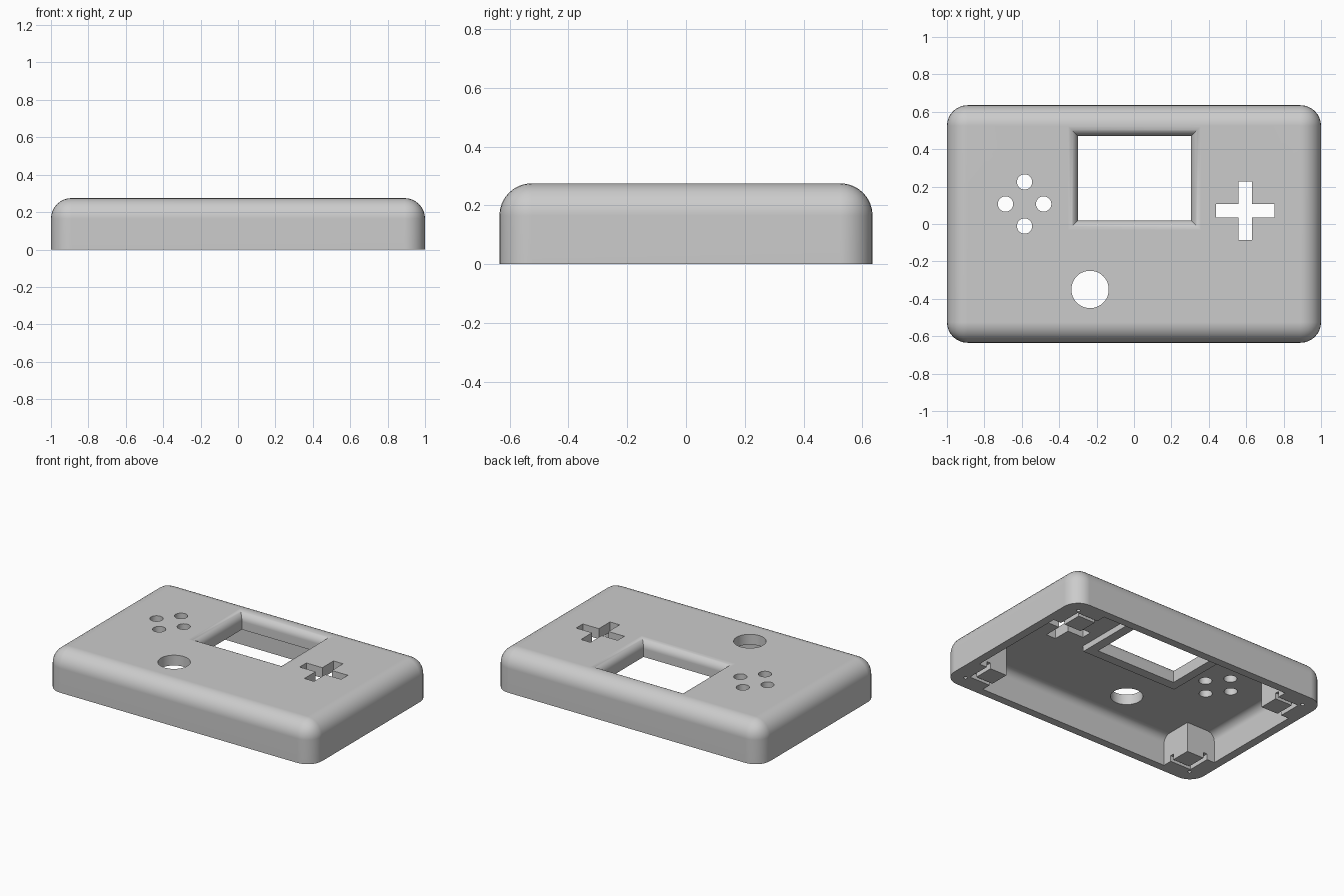
import bpy, bmesh, math
from mathutils import Matrix

old = bpy.data.objects.get("Cube")
if old:
    bpy.data.objects.remove(old, do_unlink=True)


def finish(bm, name):
    bmesh.ops.recalc_face_normals(bm, faces=bm.faces)
    mesh = bpy.data.meshes.new(name)
    bm.to_mesh(mesh)
    bm.free()
    obj = bpy.data.objects.new(name, mesh)
    bpy.context.collection.objects.link(obj)
    return obj


def box(name, x0, x1, y0, y1, z0, z1, radius=0):
    """Box between two corners; radius rounds every edge except the bottom ones."""
    bm = bmesh.new()
    place = Matrix.Translation(((x0 + x1) / 2, (y0 + y1) / 2, (z0 + z1) / 2))
    bmesh.ops.create_cube(bm, size=1, matrix=place @ Matrix.Diagonal(
        (abs(x1 - x0), abs(y1 - y0), z1 - z0, 1)))
    if radius:
        edges = [e for e in bm.edges if max(v.co.z for v in e.verts) > z1 - 0.001]
        bmesh.ops.bevel(bm, geom=edges, offset=radius, offset_type='OFFSET',
                        segments=8, profile=0.5, affect='EDGES')
    return finish(bm, name)


def cylinder(name, x, y, z0, z1, r, sides=40):
    bm = bmesh.new()
    bmesh.ops.create_cone(bm, cap_ends=True, segments=sides, radius1=r, radius2=r,
                          depth=z1 - z0, matrix=Matrix.Translation((x, y, (z0 + z1) / 2)))
    return finish(bm, name)


def subtract(target, cutter):
    """Cut one solid from another and discard the cutter."""
    cutter.hide_render = True
    mod = target.modifiers.new("cut", 'BOOLEAN')
    mod.operation = 'DIFFERENCE'
    mod.solver = 'EXACT'
    mod.object = cutter
    bpy.context.view_layer.objects.active = target
    bpy.ops.object.modifier_apply(modifier=mod.name)
    bpy.data.objects.remove(cutter, do_unlink=True)


TOP = 0.275
CORNERS = [(sx, sy) for sx in (-1, 1) for sy in (-1, 1)]

# Outer body
shell = box("case_shell", -1, 1, -0.635, 0.635, 0, TOP, 0.11)

# Hollow interior, leaving corner posts and a raised frame round the window
cavity = box("cavity", -0.943, 0.943, -0.58, 0.58, -0.1, 0.205, 0.055)
for sx, sy in CORNERS:
    subtract(cavity, box("post", sx * 0.727, sx * 1.1, sy * 0.355, sy * 0.8, -0.3, 0.5))
subtract(cavity, box("frame", -0.36, 0.37, -0.045, 0.53, 0.165, 0.5))
subtract(shell, cavity)

# Grooves and screw holes in the corner posts
for sx, sy in CORNERS:
    subtract(shell, box("groove", sx * 0.855, sx * 0.885, sy * 0.33, sy * 0.515, -0.1, 0.04))
    subtract(shell, box("groove", sx * 0.70, sx * 0.885, sy * 0.49, sy * 0.515, -0.1, 0.04))
    subtract(shell, cylinder("screw_hole", sx * 0.9, sy * 0.54, -0.1, 0.1, 0.012, 16))


# Screen window with rounded, mitred lips
def window_cutter():
    bm = bmesh.new()
    r, steps = 0.055, 8
    levels = [(0, 0)]
    for i in range(steps + 1):
        t = math.pi / 2 * i / steps
        levels.append((r * (1 - math.cos(t)), TOP - r + (r + 0.0003) * math.sin(t)))
    levels.append((r, 0.5))
    rings = [[bm.verts.new(p) for p in ((-0.30 - d, 0.02 - d, z), (0.305 + d, 0.02 - d, z),
                                        (0.305 + d, 0.47 + d, z), (-0.30 - d, 0.47 + d, z))]
             for d, z in levels]
    for a, b in zip(rings, rings[1:]):
        for i in range(4):
            j = (i + 1) % 4
            bm.faces.new((a[i], a[j], b[j], b[i]))
    bm.faces.new(rings[0])
    bm.faces.new(rings[-1])
    return finish(bm, "window")


subtract(shell, window_cutter())

# Four button holes and one stick hole
for dx, dy in ((0.102, 0), (-0.102, 0), (0, 0.118), (0, -0.118)):
    subtract(shell, cylinder("button_hole", -0.585 + dx, 0.107 + dy, 0.1, 0.5, 0.041, 32))
subtract(shell, cylinder("stick_hole", -0.235, -0.35, 0.1, 0.5, 0.1, 48))

# Cross-shaped pad hole
for hx, hy in ((0.156, 0.036), (0.036, 0.156)):
    subtract(shell, box("pad_hole", 0.595 - hx, 0.595 + hx, 0.07 - hy, 0.07 + hy, 0.1, 0.5))

# Material and shading
grey = bpy.data.materials.new("plain_grey")
grey.use_nodes = True
colour = (0.6, 0.6, 0.6, 1)
grey.diffuse_color = colour
for node in grey.node_tree.nodes:
    if node.type == 'BSDF_PRINCIPLED':
        node.inputs["Base Color"].default_value = colour
shell.data.materials.clear()
shell.data.materials.append(grey)
for poly in shell.data.polygons:
    poly.material_index = 0

bpy.ops.object.select_all(action='DESELECT')
shell.select_set(True)
bpy.context.view_layer.objects.active = shell
bpy.ops.object.shade_smooth_by_angle(angle=math.radians(30))
weighted = shell.modifiers.new("even_shading", 'WEIGHTED_NORMAL')
weighted.keep_sharp = True
